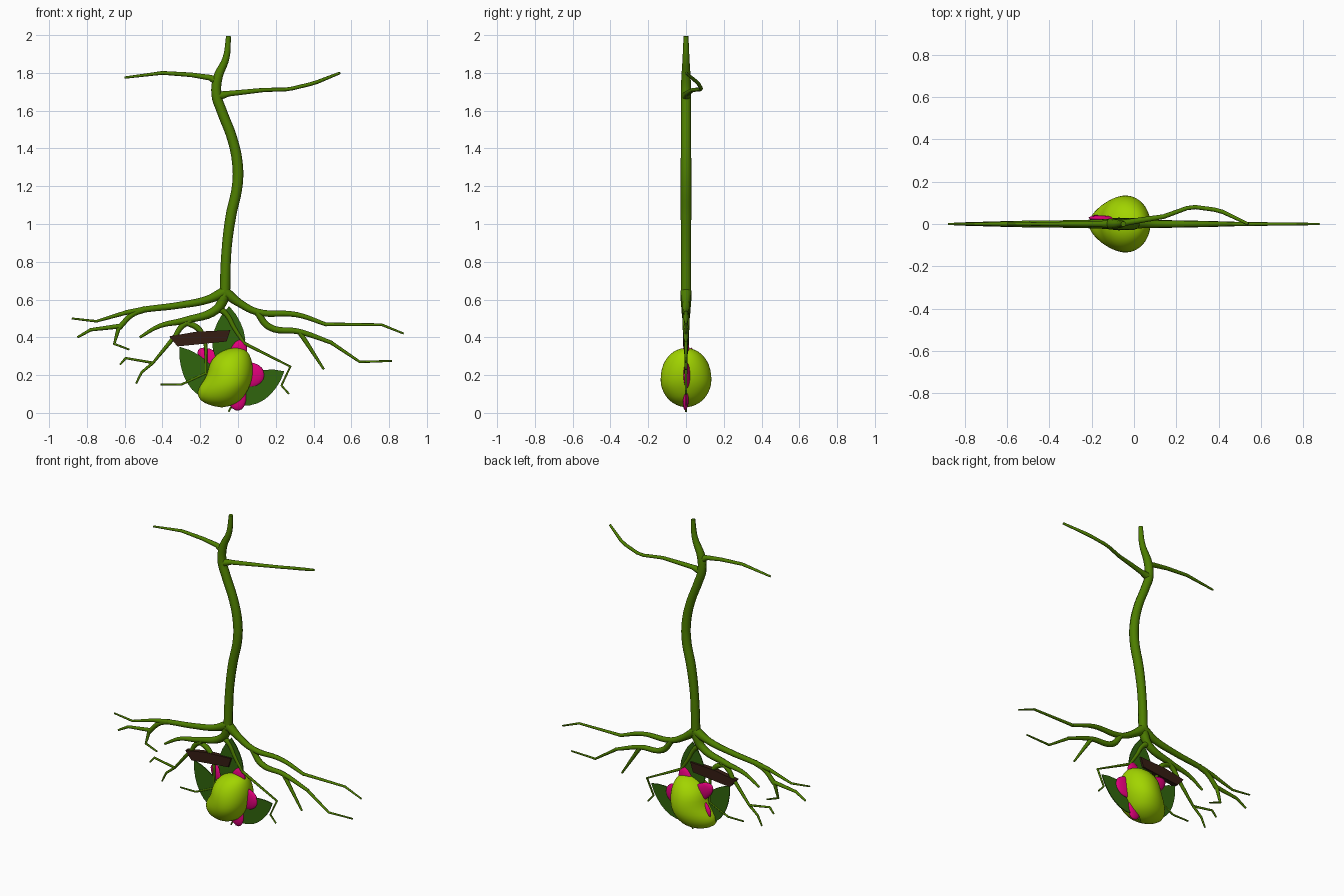
import bpy, bmesh, math
from mathutils import Vector, Matrix

if "Cube" in bpy.data.objects:
    bpy.data.objects.remove(bpy.data.objects["Cube"])


def material(name, rgb):
    m = bpy.data.materials.new(name)
    m.diffuse_color = (*rgb, 1)
    m.use_nodes = True
    m.node_tree.nodes["Principled BSDF"].inputs["Base Color"].default_value = m.diffuse_color
    return m


BARK = material("bark_green", (0.075, 0.21, 0.0))
FRUIT = material("fruit_lime", (0.36, 0.66, 0.0))
LEAF = material("leaf_green", (0.03, 0.13, 0.004))
PETAL = material("petal_pink", (0.75, 0.0, 0.2))
WOOD = material("dark_wood", (0.035, 0.012, 0.006))


def from_bmesh(name, bm, mat, smooth=True):
    bmesh.ops.recalc_face_normals(bm, faces=bm.faces)
    me = bpy.data.meshes.new(name)
    bm.to_mesh(me)
    bm.free()
    me.materials.append(mat)
    for p in me.polygons:
        p.use_smooth = smooth
    ob = bpy.data.objects.new(name, me)
    bpy.context.collection.objects.link(ob)
    return ob


def tubes(name, paths, smooth_path=False):
    """Each path is a list of (x, y, z, radius); all become one mesh of tapered tubes."""
    cu = bpy.data.curves.new(name, 'CURVE')
    cu.dimensions = '3D'
    cu.bevel_depth = 1
    cu.bevel_resolution = 2
    cu.resolution_u = 6
    cu.use_fill_caps = True
    for path in paths:
        sp = cu.splines.new('BEZIER' if smooth_path else 'POLY')
        pts = sp.bezier_points if smooth_path else sp.points
        pts.add(len(path) - 1)
        for p, (x, y, z, r) in zip(pts, path):
            p.radius = r
            if smooth_path:
                p.co = (x, y, z)
                p.handle_left_type = p.handle_right_type = 'AUTO'
            else:
                p.co = (x, y, z, 1)
        sp.use_smooth = True
    cu.materials.append(BARK)
    ob = bpy.data.objects.new(name, cu)
    bpy.context.collection.objects.link(ob)
    bpy.ops.object.select_all(action='DESELECT')
    bpy.context.view_layer.objects.active = ob
    ob.select_set(True)
    bpy.ops.object.convert(target='MESH')


def flat(*pts):
    """Path in the y = 0 plane from (x, z, radius) points."""
    return [(x, 0, z, r) for x, z, r in pts]


# Trunk with the two upper branches
tubes("trunk", [
    flat((-.05, 1.995, .013), (-.063, 1.88, .018), (-.108, 1.77, .025), (-.113, 1.68, .027),
         (-.087, 1.6, .027), (-.03, 1.45, .027), (-.003, 1.32, .028), (-.003, 1.21, .028),
         (-.038, 1.04, .028), (-.06, .87, .026), (-.07, .62, .028)),
], True)
tubes("branches", [
    flat((-.108, 1.755, .024), (-.15, 1.775, .015), (-.25, 1.79, .012), (-.4, 1.8, .01), (-.6, 1.775, .006)),
    [(-.113, 0, 1.675, .026), (-.05, .005, 1.69, .015), (.14, .035, 1.71, .011), (.25, .075, 1.712, .01),
     (.29, .08, 1.718, .01), (.38, .068, 1.74, .01), (.42, .057, 1.752, .01), (.54, 0, 1.8, .007)],
])

# Main roots, curving smoothly from the trunk base
tubes("main_roots", [
    flat((-.07, .64, .03), (-.16, .6, .021), (-.31, .57, .018), (-.49, .548, .016), (-.6, .53, .012)),
    flat((-.49, .55, .017), (-.56, .52, .014), (-.63, .45, .014)),
    flat((-.07, .62, .03), (-.11, .55, .024), (-.28, .49, .018), (-.415, .46, .012), (-.52, .4, .007)),
    flat((-.25, .49, .018), (-.3, .455, .015), (-.335, .4, .013)),
    flat((-.28, .48, .015), (-.215, .45, .016), (-.18, .4, .011), (-.17, .34, .009)),
    flat((-.11, .56, .02), (-.06, .52, .014), (-.02, .45, .012), (.035, .365, .009)),
    flat((-.07, .64, .03), (.01, .58, .021), (.1, .535, .018), (.31, .52, .014), (.47, .467, .01)),
    flat((.1, .535, .018), (.165, .455, .018), (.325, .43, .015), (.5, .37, .01)),
], True)

# Thin angular root tips
tubes("root_tips", [
    flat((-.59, .532, .012), (-.75, .485, .007), (-.88, .5, .005)),
    flat((-.62, .46, .013), (-.78, .44, .009), (-.85, .4, .006)),
    flat((-.63, .455, .012), (-.655, .365, .008), (-.575, .335, .005)),
    flat((-.335, .405, .012), (-.45, .265, .008), (-.595, .29, .007), (-.625, .255, .005)),
    flat((-.45, .265, .008), (-.51, .215, .007), (-.54, .155, .005)),
    flat((-.17, .345, .009), (-.17, .21, .007), (-.3, .15, .006), (-.41, .15, .005)),
    flat((.03, .37, .009), (.277, .245, .007), (.23, .145, .006), (.27, .1, .005)),
    flat((.46, .469, .01), (.76, .467, .007), (.877, .42, .005)),
    flat((.49, .374, .01), (.645, .27, .007), (.815, .275, .005)),
    flat((.325, .43, .014), (.39, .33, .01), (.455, .23, .006)),
    flat((-.17, .21, .007), (-.02, .06, .006), (-.05, .006, .005)),
])

# Fruit: lofted oval rings (z, left x, right x, half depth, taper towards the lobe)
rings = [(.04, -.15, -.03, .05, .1), (.065, -.207, .02, .092, .2), (.11, -.22, .049, .12, .25),
         (.15, -.2, .069, .135, .2), (.2, -.162, .081, .138, .03), (.26, -.157, .08, .125, 0),
         (.31, -.118, .064, .09, 0), (.335, -.068, .04, .05, 0)]
bm = bmesh.new()
N = 20
loops = []
for z, x0, x1, d, t in rings:
    cx, rx = (x0 + x1) / 2, (x1 - x0) / 2
    loops.append([bm.verts.new((cx + rx * math.cos(a), d * math.sin(a) * (1 + t * math.cos(a)), z))
                  for a in (2 * math.pi * i / N for i in range(N))])
for a, b in zip(loops, loops[1:]):
    for i in range(N):
        bm.faces.new((a[i], a[(i + 1) % N], b[(i + 1) % N], b[i]))
for loop, co in ((loops[0], (-.085, 0, .026)), (loops[-1], (-.012, 0, .348))):
    tip = bm.verts.new(co)
    for i in range(N):
        bm.faces.new((loop[i], loop[(i + 1) % N], tip))
fruit = from_bmesh("fruit", bm, FRUIT)
sub = fruit.modifiers.new("smooth", 'SUBSURF')
sub.levels = sub.render_levels = 1


# Leaves: flat pointed blades
def leaf(name, base, tip, half):
    base, tip = Vector((base[0], 0, base[1])), Vector((tip[0], 0, tip[1]))
    axis = tip - base
    side = Vector((-axis.z, 0, axis.x)).normalized()
    bm = bmesh.new()
    n = 8
    w = [half * math.sin(math.pi * (i / n) ** 0.85) ** 0.8 if 0 < i < n else 0 for i in range(n + 1)]
    right = [bm.verts.new(base + axis * (i / n) + side * w[i]) for i in range(n + 1)]
    left = [bm.verts.new(base + axis * (i / n) - side * w[i]) for i in range(1, n)]
    bm.faces.new(right + left[::-1])
    ob = from_bmesh(name, bm, LEAF, False)
    m = ob.modifiers.new("thickness", 'SOLIDIFY')
    m.thickness = .006
    m.offset = 0


leaf("leaf_top", (-.05, .22), (-.047, .565), .088)
leaf("leaf_left", (-.1, .06), (-.31, .35), .08)
leaf("leaf_right", (-.04, .06), (.245, .22), .08)


# Flower petals: flattened ovals radiating from behind the fruit
def petal(name, tip, half, y):
    base, tip = Vector((-.03, .01, .2)), Vector((tip[0], y, tip[1]))
    axis = tip - base
    x = axis.normalized()
    zv = x.cross(Vector((0, 1, 0))).normalized()
    yv = zv.cross(x)
    rot = Matrix((x, yv, zv)).transposed().to_4x4()
    bm = bmesh.new()
    bmesh.ops.create_uvsphere(bm, u_segments=16, v_segments=10, radius=1)
    bmesh.ops.transform(bm, verts=bm.verts, matrix=Matrix.Translation((base + tip) / 2) @ rot
                        @ Matrix.Diagonal((axis.length / 2, .018, half, 1)))
    from_bmesh(name, bm, PETAL)


for i, (tip, half, y) in enumerate([((.02, .39), .05, 0), ((.142, .2), .068, 0), ((.005, .012), .055, -.005),
                                    ((-.21, .335), .05, .03), ((-.2, .14), .06, .035)]):
    petal(f"petal_{i + 1}", tip, half, y)

# Broken wooden stem behind the roots: a flat, slanted-ended piece
bm = bmesh.new()
outline = [(-.365, .405), (-.32, .352), (-.06, .378), (-.04, .438), (-.22, .43)]
face = bm.faces.new([bm.verts.new((x, -.015, z)) for x, z in outline])
ext = bmesh.ops.extrude_face_region(bm, geom=[face])["geom"]
bmesh.ops.translate(bm, vec=(0, .03, 0), verts=[v for v in ext if isinstance(v, bmesh.types.BMVert)])
from_bmesh("wood_stem", bm, WOOD, False)
